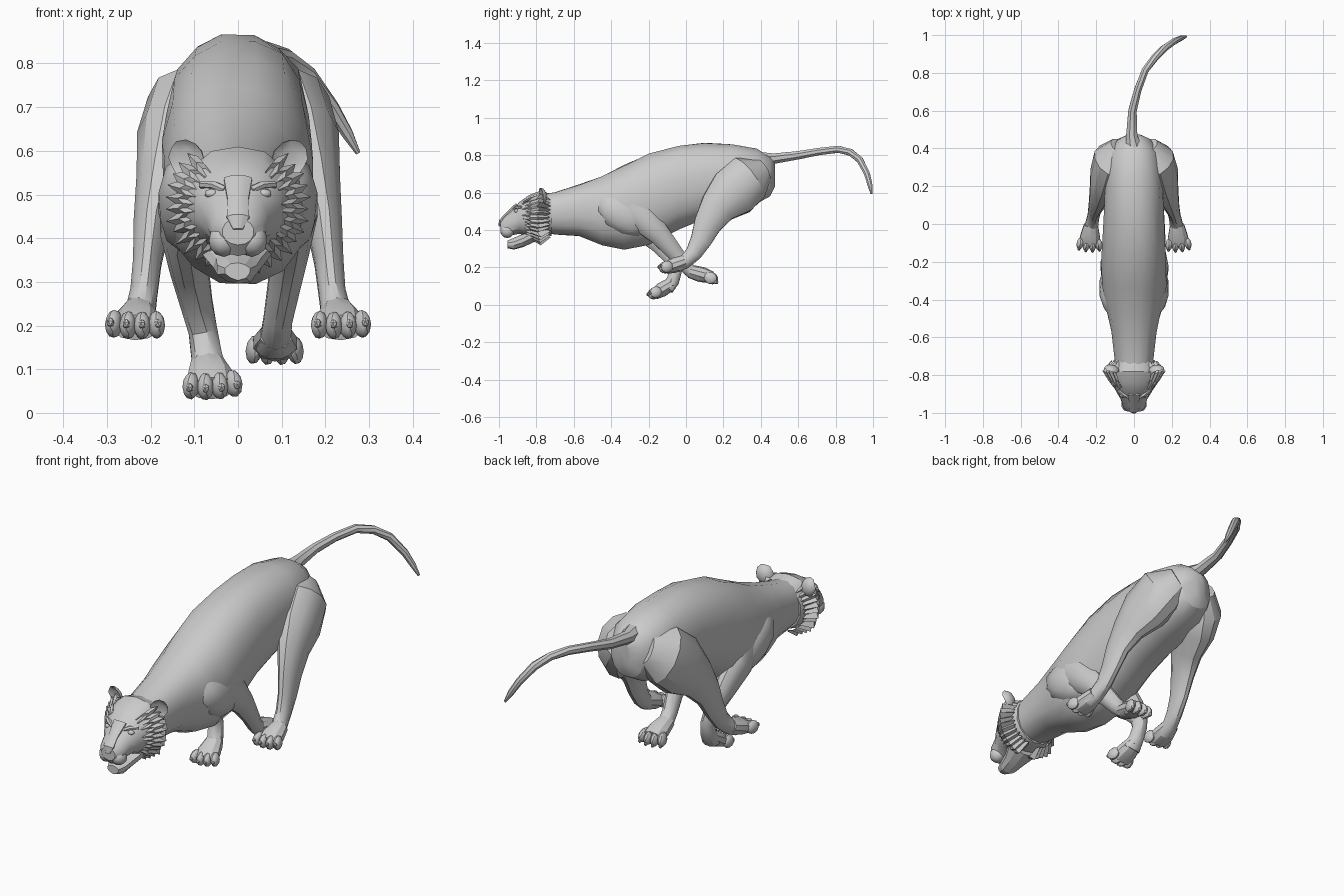
import bpy, bmesh, math, random
from mathutils import Vector, Matrix

if "Cube" in bpy.data.objects:
    bpy.data.objects.remove(bpy.data.objects["Cube"])

random.seed(4)
grey = bpy.data.materials.new("fur grey")
grey.diffuse_color = (0.6, 0.6, 0.6, 1)
grey.use_nodes = True
grey.node_tree.nodes["Principled BSDF"].inputs["Base Color"].default_value = grey.diffuse_color


def finish(name, bm, angle=30):
    bmesh.ops.recalc_face_normals(bm, faces=bm.faces)
    me = bpy.data.meshes.new(name)
    bm.to_mesh(me)
    bm.free()
    ob = bpy.data.objects.new(name, me)
    bpy.context.collection.objects.link(ob)
    me.materials.append(grey)
    bpy.ops.object.select_all(action='DESELECT')
    ob.select_set(True)
    bpy.context.view_layer.objects.active = ob
    bpy.ops.object.shade_smooth_by_angle(angle=math.radians(angle))
    return ob


def frame(t):
    """Side and up vectors for a direction."""
    t = t.normalized()
    side = Vector((1, 0, 0))
    side = (side - t * side.dot(t)).normalized()
    return side, t, side.cross(t)


def loft(bm, secs, n=12, axis=None, power=1.0, jitter=0.0):
    """Skin rings (x, y, z, side radius, up radius) along a path."""
    pts = [Vector(s[:3]) for s in secs]
    rings = []
    for i, s in enumerate(secs):
        t = axis or pts[min(i + 1, len(pts) - 1)] - pts[max(i - 1, 0)]
        side, _, up = frame(t)
        ring = []
        for k in range(n):
            a = 2 * math.pi * (k + 0.5) / n
            c, d = math.cos(a), math.sin(a)
            c = math.copysign(abs(c) ** power, c)
            d = math.copysign(abs(d) ** power, d)
            j = 1 + random.uniform(-jitter, jitter)
            ring.append(bm.verts.new(pts[i] + side * c * s[3] * j + up * d * s[4] * j))
        rings.append(ring)
    for a, b in zip(rings, rings[1:]):
        for k in range(n):
            bm.faces.new((a[k], a[(k + 1) % n], b[(k + 1) % n], b[k]))
    bm.faces.new(rings[0])
    bm.faces.new(rings[-1])


def blob(bm, loc, size, direction=(0, 1, 0), sub=2):
    """Ellipsoid sized side, along, up."""
    m = Matrix(frame(Vector(direction))).transposed().to_4x4()
    m = Matrix.Translation(loc) @ m @ Matrix.Diagonal((*size, 1))
    return bmesh.ops.create_icosphere(bm, subdivisions=sub, radius=1, matrix=m)['verts']


def profile(rows):
    """Rows (y, top, bottom, half width) to upright rings."""
    return [(0, y, (a + b) / 2, w, (a - b) / 2) for y, a, b, w in rows]


# torso and neck
bm = bmesh.new()
loft(bm, profile([
    (-.80, .59, .39, .09), (-.70, .605, .375, .105), (-.57, .645, .365, .12),
    (-.45, .69, .315, .15), (-.33, .75, .295, .172), (-.20, .81, .315, .175),
    (-.04, .855, .40, .168), (.10, .868, .455, .16), (.25, .863, .50, .155),
    (.38, .835, .54, .135), (.45, .79, .58, .085), (.475, .76, .63, .03)]),
    n=16, axis=Vector((0, 1, 0)), power=.88, jitter=.02)
finish("torso", bm)

# head with tapering muzzle
bm = bmesh.new()
loft(bm, profile([
    (-.72, .595, .37, .11), (-.78, .61, .355, .13), (-.84, .588, .365, .12),
    (-.89, .55, .38, .095), (-.93, .507, .372, .07), (-.97, .475, .36, .06),
    (-.993, .445, .385, .036)]), n=14, axis=Vector((0, 1, 0)), power=.92, jitter=.015)
finish("head", bm)

# lower jaw with a tufted chin
bm = bmesh.new()
loft(bm, profile([(-.80, .42, .345, .085), (-.87, .38, .31, .055),
                  (-.92, .36, .295, .046), (-.955, .345, .305, .03)]),
     n=10, axis=Vector((0, 1, 0)), jitter=.1)
finish("lower_jaw", bm, 15)

# nose and brow bridge
bm = bmesh.new()
loft(bm, [(0, -.90, .535, .035, .014), (0, -.95, .487, .026, .014),
          (0, -.988, .447, .028, .014), (0, -.995, .42, .012, .01)], n=8)
finish("nose", bm)

for s, label in ((-1, "left"), (1, "right")):
    # eye and brow
    bm = bmesh.new()
    blob(bm, (s * .06, -.905, .502), (.017, .014, .011))
    loft(bm, [(s * .03, -.918, .512, .008, .008), (s * .055, -.905, .522, .012, .009),
              (s * .085, -.88, .522, .008, .008)], n=6)
    finish(label + "_eye", bm)

    # whisker pad
    bm = bmesh.new()
    blob(bm, (s * .032, -.955, .395), (.036, .038, .038))
    finish(label + "_whisker_pad", bm)

    # cupped ear
    bm = bmesh.new()
    for v in blob(bm, (0, 0, 0), (.042, .03, .048)):
        if v.co.y < 0:
            v.co.y *= -.35
    tilt = Matrix.Translation((s * .118, -.775, .58)) @ Matrix.Rotation(s * .5, 4, 'Y')
    bmesh.ops.transform(bm, matrix=tilt @ Matrix.Rotation(s * .3, 4, 'Z'), verts=bm.verts)
    finish(label + "_ear", bm)

    # jagged cheek ruff: a pleated band round the side of the head
    bm = bmesh.new()
    rows = []
    count = 26
    for i in range(count + 1):
        a = math.radians(-78 + 130 * i / count)
        j = (.012 if i % 2 else -.008) + random.uniform(-.006, .006)
        row = []
        for r, y in ((.098, -.868), (.128 + j * .6, -.835), (.15 + j, -.79), (.12, -.735)):
            row.append(bm.verts.new((s * r * math.cos(a) * 1.02,
                                     y + j * .8, .475 + r * math.sin(a) * .98)))
        rows.append(row)
    for p, q in zip(rows, rows[1:]):
        for k in range(3):
            bm.faces.new((p[k], p[k + 1], q[k + 1], q[k]))
    finish(label + "_cheek_ruff", bm, 10)


def leg(name, secs, n=12):
    bm = bmesh.new()
    loft(bm, secs, n, jitter=.02)
    finish(name, bm)


def paw(name, wrist, tip, width, height):
    """Palm with four toes fanned across the end."""
    bm = bmesh.new()
    w, t = Vector(wrist), Vector(tip)
    side, d, up = frame(t - w)
    size = (t - w).length
    a, b = w.lerp(t, .45), w.lerp(t, .78)
    loft(bm, [(*w, width * .3, height * .42), (*a, width * .42, height * .48),
              (*b, width * .42, height * .36)], 10)
    for i in range(4):
        f = i - 1.5
        loc = w + d * size * (.8 - .05 * abs(f)) + side * f * width * .25 - up * height * .06
        aim = d + side * f * .14 - up * .15
        blob(bm, loc, (width * .15, size * .24, height * .38), aim)
        tip_at = loc + aim.normalized() * size * .2 - up * height * .1
        blob(bm, tip_at, (width * .07, size * .07, height * .14), aim, 1)
    finish(name, bm, 25)


# hind legs, a mirrored pair swung forward
for s, label in ((-1, "left"), (1, "right")):
    leg(label + "_hind_leg", [
        (s * .07, .41, .72, .06, .07), (s * .112, .335, .675, .105, .135),
        (s * .145, .25, .60, .092, .14), (s * .175, .17, .52, .062, .10),
        (s * .198, .115, .43, .042, .075), (s * .208, .08, .345, .034, .058),
        (s * .215, .04, .275, .032, .045), (s * .225, -.01, .225, .036, .036),
        (s * .232, -.05, .205, .042, .032)])
    paw(label + "_hind_paw", (s * .228, -.005, .232), (s * .238, -.14, .185), .13, .085)

# shoulders
for s, label in ((-1, "left"), (1, "right")):
    bm = bmesh.new()
    blob(bm, (s * .115, -.34, .48), (.07, .16, .10), (0, 1, -.6))
    finish(label + "_shoulder", bm)

# left foreleg, reaching the ground
leg("left_foreleg", [
    (-.11, -.31, .50, .06, .09), (-.125, -.22, .42, .055, .085),
    (-.112, -.135, .33, .045, .062), (-.095, -.075, .25, .038, .045),
    (-.08, -.055, .185, .034, .036), (-.072, -.07, .13, .036, .036),
    (-.066, -.10, .085, .045, .036)])
paw("left_fore_paw", (-.07, -.075, .115), (-.055, -.195, .04), .13, .082)

# right foreleg, folded backward
leg("right_foreleg", [
    (.11, -.33, .54, .06, .09), (.13, -.23, .465, .055, .082),
    (.12, -.14, .375, .045, .06), (.105, -.065, .285, .038, .046),
    (.092, -.01, .215, .034, .038), (.086, .035, .17, .036, .034),
    (.085, .08, .152, .045, .032)])
paw("right_fore_paw", (.087, .02, .18), (.083, .172, .138), .125, .085)

# tail, curling down to one side
bm = bmesh.new()
loft(bm, [(0, .40, .78, .045, .04), (-.012, .47, .782, .032, .03),
          (-.008, .60, .80, .024, .024), (.02, .71, .82, .021, .021),
          (.06, .815, .832, .02, .02), (.11, .88, .815, .02, .02),
          (.16, .93, .775, .02, .019), (.215, .968, .70, .017, .017),
          (.25, .984, .64, .014, .014), (.275, .992, .595, .006, .006)], 8)
finish("tail", bm)
